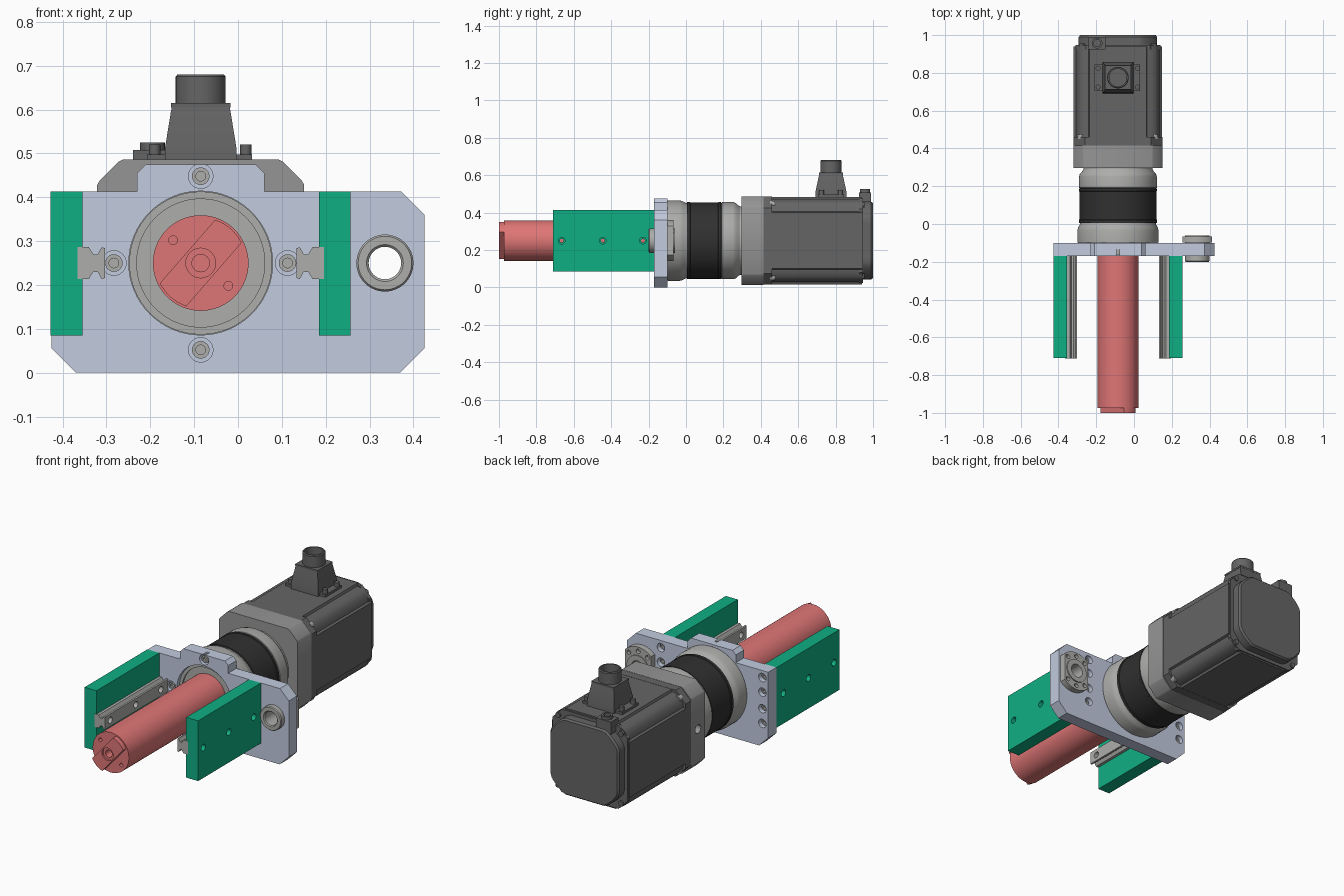
import bpy, bmesh, math

if "Cube" in bpy.data.objects:
    bpy.data.objects.remove(bpy.data.objects["Cube"])

CX, CZ = -0.085, 0.25          # main drive axis (runs along y)


def mat(name, r, g, b):
    m = bpy.data.materials.new(name)
    m.diffuse_color = (r, g, b, 1)
    m.use_nodes = True
    m.node_tree.nodes["Principled BSDF"].inputs["Base Color"].default_value = m.diffuse_color
    return m


BLUE = mat("plate_blue", 0.54, 0.60, 0.74)
GREEN = mat("panel_green", 0.005, 0.43, 0.23)
RED = mat("shaft_red", 0.74, 0.18, 0.18)
LIGHT = mat("light_grey", 0.42, 0.42, 0.41)
MID = mat("adapter_grey", 0.30, 0.30, 0.30)
DARK = mat("motor_grey", 0.13, 0.13, 0.13)
BLACK = mat("ring_black", 0.03, 0.03, 0.03)


def place(u, v, w, axis):
    return {'x': (w, u, v), 'y': (u, w, v), 'z': (u, v, w)}[axis]


def loft(name, rings, material=None, closed=False):
    """Skin rings of 3D points; cap both ends, or join last to first."""
    bm = bmesh.new()
    loops = [[bm.verts.new(p) for p in ring] for ring in rings]
    pairs = list(zip(loops, loops[1:])) + ([(loops[-1], loops[0])] if closed else [])
    for a, b in pairs:
        for i in range(len(a)):
            j = (i + 1) % len(a)
            bm.faces.new((a[i], a[j], b[j], b[i]))
    if not closed:
        bm.faces.new(loops[0])
        bm.faces.new(loops[-1])
    bmesh.ops.recalc_face_normals(bm, faces=bm.faces)
    me = bpy.data.meshes.new(name)
    bm.to_mesh(me)
    bm.free()
    ob = bpy.data.objects.new(name, me)
    bpy.context.collection.objects.link(ob)
    if material:
        me.materials.append(material)
    return ob


def lathe(name, profile, u, v, axis='y', material=None, n=64, closed=False):
    """Revolve (radius, position along axis) points."""
    rings = [[place(u + r * math.cos(2 * math.pi * i / n), v + r * math.sin(2 * math.pi * i / n), w, axis)
              for i in range(n)] for r, w in profile]
    return loft(name, rings, material, closed)


def prism(name, pts, a, b, axis='y', material=None):
    return loft(name, [[place(u, v, w, axis) for u, v in pts] for w in (a, b)], material)


def box(name, x0, x1, y0, y1, z0, z1, material=None):
    return prism(name, [(x0, y0), (x1, y0), (x1, y1), (x0, y1)], z0, z1, 'z', material)


def drill(ob, holes, axis='y'):
    """Cut round holes given as (u, v, radius, start, end)."""
    bpy.context.view_layer.objects.active = ob
    for u, v, r, a, b in holes:
        c = lathe("cutter", [(r, a), (r, b)], u, v, axis, n=24 if r < 0.1 else 64)
        m = ob.modifiers.new("hole", 'BOOLEAN')
        m.object, m.operation, m.solver = c, 'DIFFERENCE', 'EXACT'
        bpy.ops.object.modifier_apply(modifier=m.name)
        bpy.data.objects.remove(c)


def screw(name, u, v, face, back, r=0.02):
    """Socket head screw whose head face is at `face`."""
    d = 1 if back > face else -1
    lathe(name, [(r * .55, face + d * .012), (r * .55, face), (r, face), (r, back)], u, v, 'y', LIGHT, 24)


def quad_sym(quarter):
    """Repeat a quarter outline four times around the drive axis."""
    out = []
    for k in range(4):
        c, s = [(1, 0), (0, 1), (-1, 0), (0, -1)][k]
        out += [(CX + c * a - s * b, CZ + s * a + c * b) for a, b in quarter]
    return out


def clipped(u, v, r, cu, cv, n=64):
    """Circle with flats at +-cu and +-cv."""
    return [(u + max(-cu, min(cu, r * math.cos(2 * math.pi * i / n))),
             v + max(-cv, min(cv, r * math.sin(2 * math.pi * i / n)))) for i in range(n)]


# Mounting plate with bores and counterbored screw holes
plate = prism("mounting_plate", [
    (-.37, 0), (.37, 0), (.425, .055), (.425, .36), (.372, .413), (.06, .413), (.06, .455), (.04, .475),
    (-.21, .475), (-.23, .455), (-.23, .413), (-.425, .413), (-.425, .055)], -.17, -.10, 'y', BLUE)
front_screws = [(CX, CZ + .198), (CX, CZ - .198), (CX + .198, CZ), (CX - .198, CZ)]
back_screws = [(x, z) for x in (-.39, .221) for z in (.125, .205, .295, .375)]
drill(plate, [(CX, CZ, .164, -.3, 0), (.335, .25, .062, -.3, 0)]
      + [(x, z, .028, -.3, -.135) for x, z in front_screws]
      + [(x, z, .023, -.145, 0) for x, z in back_screws])
for x, z in front_screws:
    screw("plate_screw", x, z, -.162, -.13)
for x, z in back_screws:
    screw("panel_screw", x, z, -.12, -.15, .018)

# Side panels and linear rails, mirrored about the drive axis
hole_y = (-.665, -.445, -.23)
for s, side in ((-1, "left"), (1, "right")):
    X = lambda d: CX + s * d
    panel = box(side + "_panel", min(X(.27), X(.342)), max(X(.27), X(.342)), -.71, -.17, .085, .413, GREEN)
    drill(panel, [(y, CZ, .018, X(.305), X(.4)) for y in hole_y]
          + [(y, CZ, .01, X(.2), X(.4)) for y in hole_y], 'x')
    half = [(.281, .036), (.255, .036), (.245, .02), (.235, .02), (.226, .036), (.218, .034)]
    rail = prism(side + "_rail", [(X(d), CZ + h) for d, h in half]
                 + [(X(d), CZ - h) for d, h in reversed(half)], -.712, -.17, 'y', LIGHT)
    drill(rail, [(y, CZ, .017, X(.1), X(.24)) for y in hole_y]
          + [(y, CZ, .01, X(.2), X(.4)) for y in hole_y], 'x')

# Output shaft with diagonal raised tongue
shaft = lathe("output_shaft", [(.109, -.11), (.109, -.973)], CX, CZ, 'y', RED)
drill(shaft, [(CX - .063, CZ + .052, .01, -1.1, -.95), (CX + .063, CZ - .052, .01, -1.1, -.95),
              (CX, CZ, .02, -1.1, -.9)])
t = math.radians(49)
tongue = prism("shaft_tongue", [(CX + a * math.cos(t) - b * math.sin(t), CZ + a * math.sin(t) + b * math.cos(t))
                                for a, b in clipped(0, 0, .104, 1, .04)], -1, -.972, 'y', RED)
drill(tongue, [(CX, CZ, .034, -1.1, -.99), (CX, CZ, .02, -1.1, -.9)])

# Guide bushing with flatted, drilled flange
lathe("guide_bushing", [(.037, -.195), (.042, -.20), (.061, -.20), (.065, -.195), (.065, -.06), (.037, -.06)],
      .335, .25, 'y', LIGHT, 48, True)
flange = prism("bushing_flange", clipped(.335, .25, .11, .078, 1), -.099, -.066, 'y', LIGHT)
drill(flange, [(.335, .25, .06, -.2, 0)]
      + [(.335 + .087 * math.cos(math.radians(a)), .25 + .087 * math.sin(math.radians(a)), .012, -.085, 0)
         for a in (50, 90, 130, 230, 270, 310)])

# Gearbox: front housing, dark ring gear, rear housing
lathe("gearbox_front", [(.146, -.14), (.146, -.15), (.163, -.15), (.163, -.10), (.212, -.10), (.215, -.095),
                        (.215, -.035), (.211, -.018), (.203, -.005), (.200, .005), (.200, .01)],
      CX, CZ, 'y', LIGHT)
lathe("ring_gear", [(.200, .004), (.206, .006), (.206, .022), (.204, .024), (.204, .172), (.206, .174),
                    (.206, .187), (.200, .189)], CX, CZ, 'y', BLACK)
lathe("gearbox_rear", [(.2, .188), (.206, .192), (.206, .25), (.202, .265), (.19, .278), (.183, .29),
                       (.183, .30)], CX, CZ, 'y', LIGHT)

# Motor adapter block with access hole
adapter = prism("motor_adapter", quad_sym([(.236, -.178), (.236, .178), (.231, .187), (.187, .231), (.178, .236)]),
                .296, .415, 'y', MID)
drill(adapter, [(.355, CZ, .024, -.5, -.26)], 'x')

# Motor body with recessed corners between two full flanges
octagon = quad_sym([(.235, -.175), (.235, .175), (.175, .235)])
prism("motor_front_flange", octagon, .414, .46, 'y', DARK)
prism("motor_body", quad_sym([(.234, -.15), (.234, .15), (.222, .155), (.218, .175), (.207, .197),
                              (.197, .207), (.175, .218), (.155, .222), (.15, .234)]), .45, .94, 'y', DARK)
prism("motor_rear_flange", quad_sym([(.226, -.17), (.226, .17), (.17, .226)]), .925, .947, 'y', DARK)
for sx in (-1, 1):
    for sz in (-1, 1):
        screw("motor_screw", CX + sx * .195, CZ + sz * .195, .475, .45, .018)
        lathe("rear_cover_screw", [(.014, .94), (.014, .955)], CX + sx * .19, CZ + sz * .19, 'y', DARK, 20)
loft("motor_end_cap", [[(x, y, z) for x, z in clipped(CX, CZ, r, c, c)]
                       for y, r, c in ((.94, .242, .208), (.99, .242, .208), (1.0, .234, .2))], DARK)

# Power connector tower
PY = .775
box("connector_base", -.208, .032, PY - .07, PY + .07, .48, .497, DARK)
for x in (-.19, .018):
    for y in (PY - .05, PY + .05):
        lathe("connector_screw", [(.013, .49), (.013, .52)], x, y, 'z', DARK, 20)
loft("connector_tower", [[(CX + a * hx, PY + b * hy, z) for a, b in ((-1, -1), (1, -1), (1, 1), (-1, 1))]
                         for z, hx, hy in ((.48, .082, .083), (.515, .081, .082), (.595, .068, .065),
                                           (.606, .066, .063))], DARK)
box("connector_collar", CX - .068, CX + .068, PY - .064, PY + .064, .605, .615, DARK)
lathe("connector_socket", [(.046, .63), (.046, .68), (.053, .68), (.057, .675), (.057, .612)],
      CX, PY, 'z', DARK, 40)

# Feedback cable connector at the rear
box("feedback_base", -.24, -.15, .925, .99, .44, .508, DARK)
lathe("feedback_socket", [(.018, .51), (.018, .525), (.028, .525), (.028, .50)], -.195, .957, 'z', DARK, 32)

# Smooth round surfaces, keep edges crisp
for ob in bpy.data.objects:
    ob.select_set(ob.type == 'MESH')
bpy.context.view_layer.objects.active = plate
bpy.ops.object.shade_smooth_by_angle(angle=math.radians(30))
